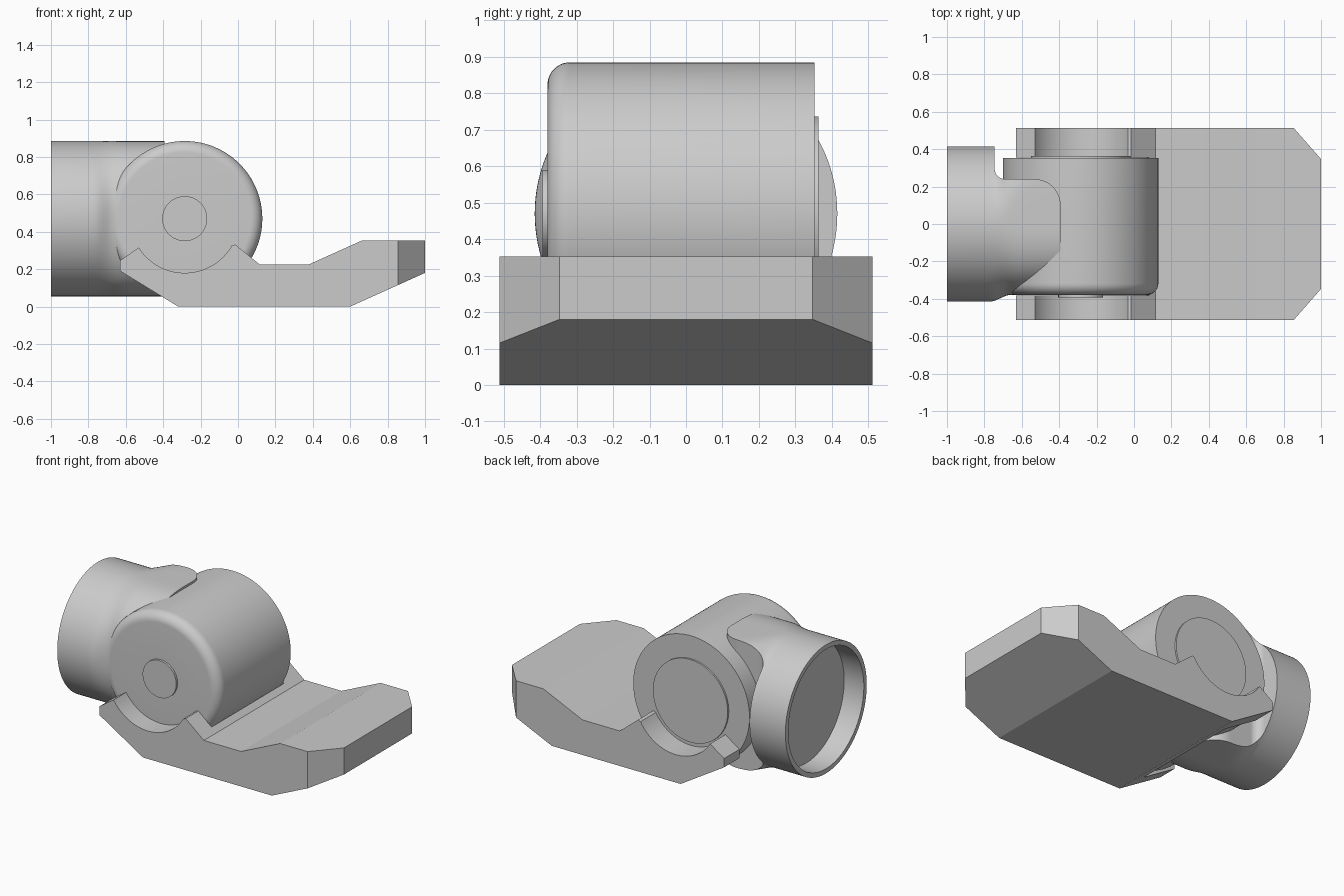
import bpy, bmesh
from math import sin, cos, pi
from mathutils import Vector

if "Cube" in bpy.data.objects:
    bpy.data.objects.remove(bpy.data.objects["Cube"])

CX, CZ, R = -0.285, 0.47, 0.415   # drum axis position and radius


def finish(bm, name):
    bmesh.ops.recalc_face_normals(bm, faces=bm.faces)
    me = bpy.data.meshes.new(name)
    bm.to_mesh(me)
    bm.free()
    ob = bpy.data.objects.new(name, me)
    bpy.context.collection.objects.link(ob)
    return ob


def skin(name, rings):
    """Closed solid through a list of equal rings of points, with capped ends."""
    bm = bmesh.new()
    rings = [[bm.verts.new(co) for co in ring] for ring in rings]
    n = len(rings[0])
    for p, q in zip(rings, rings[1:]):
        for i in range(n):
            j = (i + 1) % n
            bm.faces.new((p[i], q[i], q[j], p[j]))
    bm.faces.new(rings[0])
    bm.faces.new(rings[-1])
    return finish(bm, name)


def prism(name, pts, a, b, axis):
    """Extrude a 2D outline: xz along y, or xy along z."""
    if axis == 'y':
        return skin(name, [[(x, t, z) for x, z in pts] for t in (a, b)])
    return skin(name, [[(x, y, t) for x, y in pts] for t in (a, b)])


def boolean(ob, tool, op='DIFFERENCE'):
    m = ob.modifiers.new("cut", 'BOOLEAN')
    m.object, m.operation, m.solver = tool, op, 'EXACT'
    bpy.context.view_layer.objects.active = ob
    bpy.ops.object.modifier_apply(modifier=m.name)
    bpy.data.objects.remove(tool)


def arc(cx, cy, r, a0, a1, n):
    return [(cx + r * cos(a0 + (a1 - a0) * i / n), cy + r * sin(a0 + (a1 - a0) * i / n))
            for i in range(n + 1)]


def smooth(x, a, b):
    t = min(1, max(0, (x - a) / (b - a)))
    return t * t * (3 - 2 * t)


# Base plate: side profile with a round cradle
profile = [(-0.63, 0.19), (-0.32, 0), (0.6, 0), (1, 0.18), (1, 0.352), (0.66, 0.352),
           (0.38, 0.226), (0.115, 0.226), (-0.015, 0.332)]
profile += arc(CX, CZ, 0.29, -0.52, -2.58, 28) + [(-0.63, 0.247)]
base = prism("base_plate", profile, -0.512, 0.512, 'y')

# Chamfer the two outer corners
for s in (-1, 1):
    wedge = [(0.814, 0.559 * s), (1.1, 0.233 * s), (1.1, 0.7 * s), (0.814, 0.7 * s)]
    boolean(base, prism("corner_cutter", wedge, -0.2, 0.6, 'z'))

# Pocket for the drum, open toward the socket
pocket = arc(CX, CZ, 0.424, -pi / 2, pi / 2, 48) + [(-0.85, 0.894), (-0.85, 0.046)]
boolean(base, prism("pocket_cutter", pocket, -0.383, 0.356, 'y'))

# Drum with rounded front rim and raised end discs
drum_prof = [(0.12, -0.394), (0.12, -0.38)]
drum_prof += arc(0.353, -0.318, 0.062, -pi / 2, 0, 10)
drum_prof += [(R, 0.352), (0.267, 0.352), (0.267, 0.363)]
drum = skin("hinge_drum", [[(x, t, z) for x, z in arc(CX, CZ, r, 0, 2 * pi, 128)[:-1]]
                           for r, t in drum_prof])


# Socket: round pipe that flattens into a tongue wrapping over the drum
def section(x, n=128):
    wide = 2 + 6 * smooth(x, -0.75, -0.45)      # squareness on the back side
    side = 2 + 0.5 * smooth(x, -0.76, -0.6)     # squareness on the front side
    front = R - 0.036 * smooth(x, -0.77, -0.66)
    ring = []
    for i in range(n):
        c, s = cos(2 * pi * i / n), sin(2 * pi * i / n)
        e = wide if c > 0 else side
        r = R / (abs(c) ** e + abs(s) ** e) ** (1 / e)
        ring.append((x, r * c * (1 if c > 0 else front / R), CZ + r * s))
    return ring


socket = skin("pipe_socket", [section(-1)] + [section(-0.78 + 0.02 * i) for i in range(24)])
tongue = [(-1.1, -0.6), (-0.392, -0.6)]
tongue += arc(-0.532, 0.1, 0.14, 0, pi / 2, 12)
tongue += arc(-0.69, 0.295, 0.055, -pi / 2, -pi, 8)
tongue += [(-0.745, 0.6), (-1.1, 0.6)]
boolean(socket, prism("tongue_cutter", tongue, -0.2, 1.2, 'z'), 'INTERSECT')
bore = [[(x, y, z) for y, z in arc(0, CZ, 0.385, 0, 2 * pi, 128)[:-1]] for x in (-1.1, -0.86)]
boolean(socket, skin("bore_cutter", bore))

# Smooth round surfaces, keep hard edges
for ob in (base, drum, socket):
    bpy.ops.object.select_all(action='DESELECT')
    ob.select_set(True)
    bpy.context.view_layer.objects.active = ob
    bpy.ops.object.shade_smooth_by_angle(angle=pi / 9)
